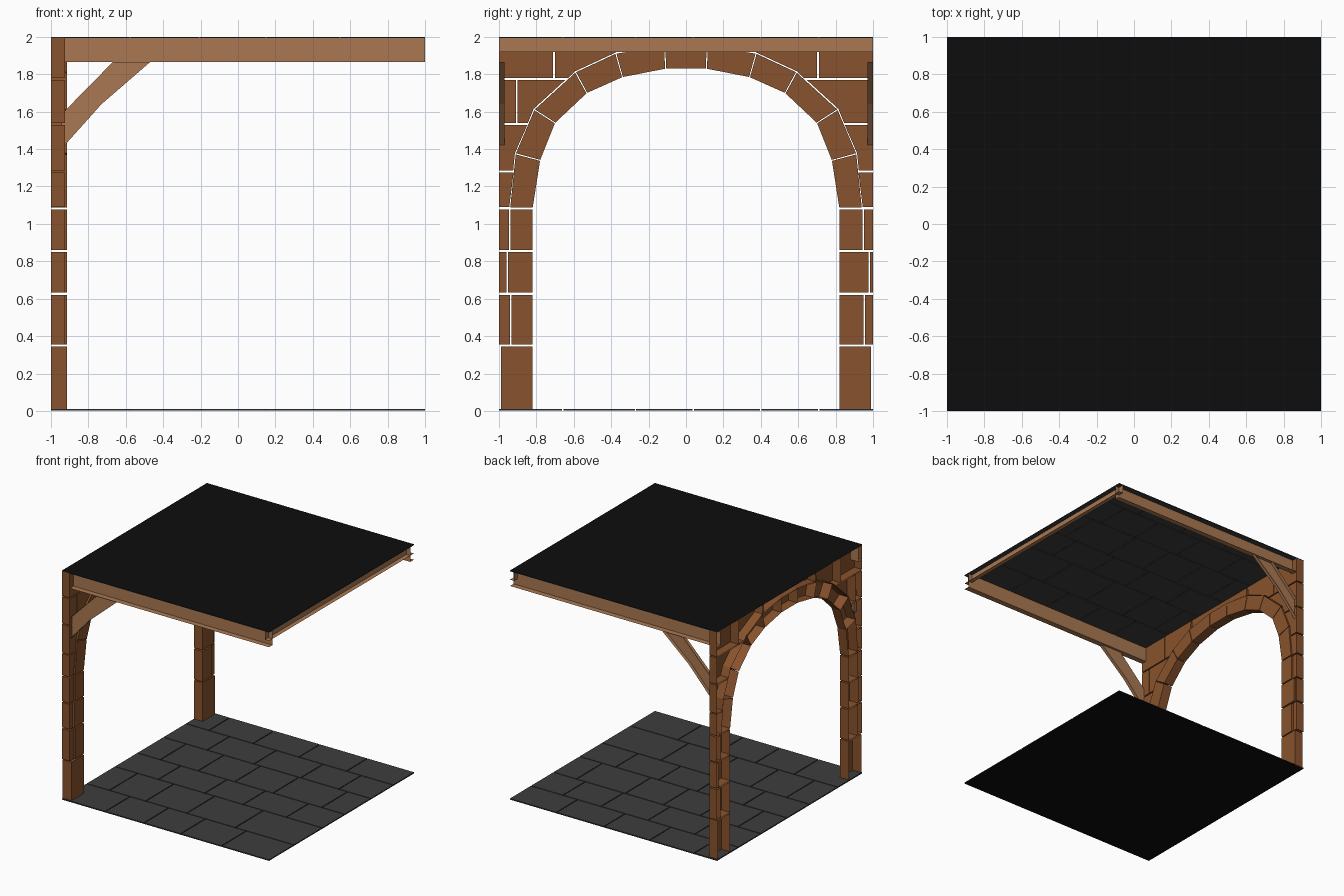
import bpy, bmesh, random

if "Cube" in bpy.data.objects:
    bpy.data.objects.remove(bpy.data.objects["Cube"])

random.seed(4)


def material(name, rgb):
    m = bpy.data.materials.new(name)
    m.diffuse_color = (*rgb, 1)
    m.use_nodes = True
    m.node_tree.nodes["Principled BSDF"].inputs["Base Color"].default_value = m.diffuse_color
    return m


BRICK = material("brown stone", (0.25, 0.086, 0.026))
WOOD = material("light timber", (0.40, 0.19, 0.085))
TILE = material("dark grey tile", (0.048, 0.048, 0.048))
GROUT = material("black grout", (0.004, 0.004, 0.004))

PLACE = {
    "x": lambda p, d: (d, p[0], p[1]),
    "y": lambda p, d: (p[0], d, p[1]),
    "z": lambda p, d: (p[0], p[1], d),
}


def shells(name, polys, axis, mat):
    """Each item is (polygon, open depth, capped depth): a prism with its outer end left open."""
    bm = bmesh.new()
    for poly, d_open, d_cap in polys:
        cap = [bm.verts.new(PLACE[axis](p, d_cap)) for p in poly]
        rim = [bm.verts.new(PLACE[axis](p, d_open)) for p in poly]
        faces = [bm.faces.new(cap)]
        n = len(poly)
        for i in range(n):
            j = (i + 1) % n
            faces.append(bm.faces.new((cap[i], cap[j], rim[j], rim[i])))
        # point the cap away from the open end
        c = faces[0]
        c.normal_update()
        k = "xyz".index(axis)
        if c.normal[k] * (d_cap - d_open) < 0:
            c.normal_flip()
        bmesh.ops.recalc_face_normals(bm, faces=faces)
        c.normal_update()
        if c.normal[k] * (d_cap - d_open) < 0:
            bmesh.ops.reverse_faces(bm, faces=faces)
    finish(name, bm, mat)


def finish(name, bm, mat):
    me = bpy.data.meshes.new(name)
    bm.to_mesh(me)
    bm.free()
    me.materials.append(mat)
    ob = bpy.data.objects.new(name, me)
    bpy.context.collection.objects.link(ob)
    return ob


def quads(name, faces, mat):
    bm = bmesh.new()
    for f in faces:
        bm.faces.new([bm.verts.new(p) for p in f])
    finish(name, bm, mat)


def rect(a, b, c, d):
    return [(a, c), (b, c), (b, d), (a, d)]


def mirror(poly):
    return [(-u, v) for u, v in reversed(poly)]


# Black backing sheets under the floor and over the ceiling
quads("floor_backing", [[(-1, 1, 0), (1, 1, 0), (1, -1, 0), (-1, -1, 0)]], GROUT)
quads("roof_backing", [[(-1, -1, 2), (1, -1, 2), (1, 1, 2), (-1, 1, 2)]], GROUT)


# Staggered paving slabs
def paving():
    slabs = []
    g = 0.004
    rows = [-1, -0.66, -0.27, 0.04, 0.4, 0.71, 1]
    for r in range(6):
        cuts = [-1]
        x = -1 + (0.22 if r % 2 else 0.42)
        while x < 0.82:
            cuts.append(x)
            x += random.uniform(0.34, 0.48)
        cuts.append(1)
        for a, b in zip(cuts, cuts[1:]):
            y0, y1 = rows[r], rows[r + 1]
            slabs.append(rect(a + g * (a > -1), b - g * (b < 1),
                              y0 + g * (y0 > -1), y1 - g * (y1 < 1)))
    return slabs


layout = paving()
shells("floor_slabs", [(p, 0.002, 0.01) for p in layout], "z", TILE)
shells("ceiling_slabs", [(p, 1.999, 1.993) for p in layout], "z", TILE)

# Arch ring: wedge stones between inner and outer curves
inner = [(-0.82, 1.085), (-0.78, 1.34), (-0.70, 1.54), (-0.53, 1.70), (-0.34, 1.785), (-0.11, 1.83)]
outer = [(-0.94, 1.085), (-0.91, 1.375), (-0.81, 1.61), (-0.59, 1.81), (-0.375, 1.91), (-0.112, 1.95)]
inner += mirror(inner)
outer += mirror(outer)


def lerp(a, b, t):
    return (a[0] + (b[0] - a[0]) * t, a[1] + (b[1] - a[1]) * t)


ring = []
for i in range(len(inner) - 1):
    a, b, c, d = inner[i], inner[i + 1], outer[i + 1], outer[i]
    t = 0.012
    ring.append(([lerp(a, b, t), lerp(b, a, t), lerp(c, d, t), lerp(d, c, t)], -1, -0.915))
shells("arch_ring", ring, "x", BRICK)

# Pillar stones, courses upward from the floor: (bottom, top, joint left, joint right)
pillar, backing = [], []
for z0, z1, jl, jr in [(0.355, 0.62, 0.938, 0.953), (0.632, 0.85, 0.955, 0.98),
                       (0.86, 1.078, 0.943, 0.948)]:
    for s, j in ((-1, jl), (1, jr)):
        for lo, hi, depth, out in ((0.82, j - 0.004, -0.915, pillar),
                                   (j + 0.004, 1.0, -0.925, backing)):
            p = rect(lo, hi, z0, z1)
            out.append((p if s > 0 else mirror(p), -1, depth))
base = rect(0.82, 0.99, 0.008, 0.345)
pillar += [(base, -1, -0.915), (mirror(base), -1, -0.915)]
shells("pillar_stones", pillar, "x", BRICK)

# Spandrel stones filling the corners above the arch
common = [
    [(-1, 1.09), (-0.945, 1.09), (-0.922, 1.275), (-1, 1.275)],
    [(-1, 1.285), (-0.924, 1.285), (-0.915, 1.378), (-0.848, 1.53), (-1, 1.53)],
    [(-0.70, 1.78), (-0.63, 1.78), (-0.595, 1.815), (-0.375, 1.917), (-0.365, 1.998), (-0.70, 1.998)],
    rect(-1, -0.71, 1.78, 1.998),
]
left = [
    rect(-1, -0.91, 1.54, 1.77),
    [(-0.90, 1.54), (-0.845, 1.54), (-0.815, 1.615), (-0.645, 1.77), (-0.90, 1.77)],
]
right = [[(1, 1.54), (1, 1.77), (0.645, 1.77), (0.815, 1.615), (0.845, 1.54)]]
crown = [[(-0.355, 1.922), (-0.115, 1.957), (0.115, 1.957), (0.355, 1.922),
          (0.355, 1.998), (-0.355, 1.998)]]
for p in common + [mirror(q) for q in common] + left + right + crown:
    backing.append((p, -1, -0.925))
shells("spandrel_stones", backing, "x", BRICK)

# Half beams along the edges: an inner side and an underside, open outward
SIDE, END = 0.05, 0.04
for name, s in (("front_beam", -1), ("back_beam", 1)):
    y, e = s * (1 - SIDE), s
    quads(name, [[(-1, y, 1.865), (1, y, 1.865), (1, y, 2), (-1, y, 2)][::s],
                 [(-1, y, 1.865), (-1, e, 1.865), (1, e, 1.865), (1, y, 1.865)][::s]], WOOD)
xe = 1 - END
quads("right_beam", [[(xe, -1, 1.92), (xe, -1, 2), (xe, 1, 2), (xe, 1, 1.92)],
                     [(xe, -1, 1.92), (xe, 1, 1.92), (1, 1, 1.92), (1, -1, 1.92)]], WOOD)

# Bent corner braces from the pillars to the beams
brace = [(-0.945, 1.40), (-0.73, 1.64), (-0.47, 1.865), (-0.67, 1.865), (-0.945, 1.585)]
for name, s in (("front_brace", -1), ("back_brace", 1)):
    shells(name, [(brace, s, s * 0.97)], "y", WOOD)
